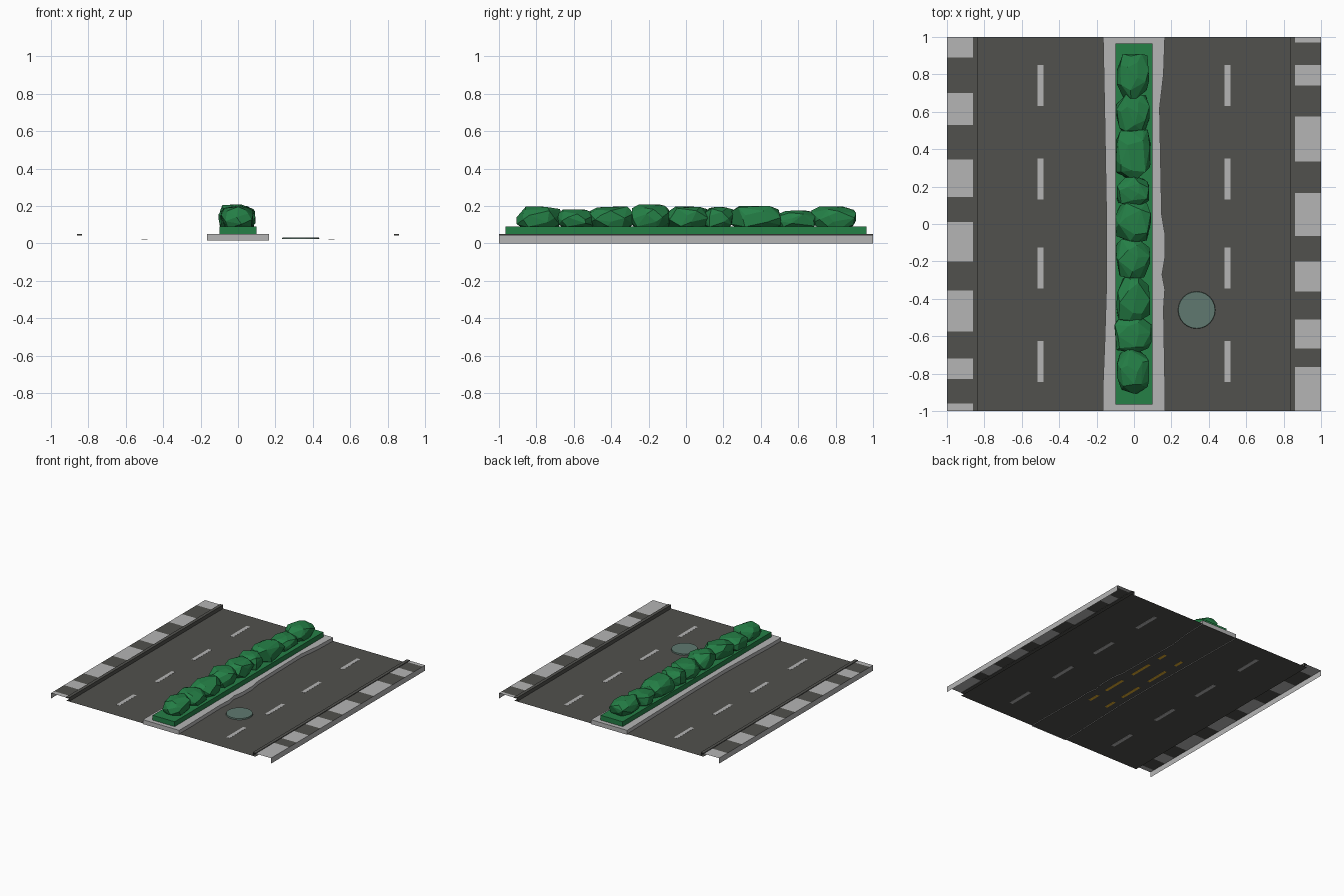
import bpy, bmesh, math, random
from mathutils import Vector

if "Cube" in bpy.data.objects:
    bpy.data.objects.remove(bpy.data.objects["Cube"])

random.seed(7)


def mat(name, rgb):
    m = bpy.data.materials.new(name)
    m.diffuse_color = (*rgb, 1)
    m.use_nodes = True
    m.node_tree.nodes["Principled BSDF"].inputs["Base Color"].default_value = m.diffuse_color
    return m


ASPHALT = mat("asphalt", (0.083, 0.083, 0.075))
CONCRETE = mat("light_concrete", (0.46, 0.46, 0.46))
GREEN = mat("hedge_green", (0.018, 0.215, 0.062))
YELLOW = mat("yellow_paint", (0.75, 0.42, 0.03))
IRON = mat("manhole_iron", (0.115, 0.19, 0.16))

ROAD_Z, WALK_Z, TOP_Z = 0.02, 0.045, 0.05


def finish(name, bm, *mats):
    me = bpy.data.meshes.new(name)
    bm.to_mesh(me)
    bm.free()
    ob = bpy.data.objects.new(name, me)
    bpy.context.collection.objects.link(ob)
    for m in mats:
        me.materials.append(m)
    return ob


def quad(bm, pts, index=0):
    f = bm.faces.new([bm.verts.new(p) for p in pts])
    f.material_index = index
    return f


def box(bm, x0, x1, y0, y1, z0, z1):
    vs = bmesh.ops.create_cube(bm, size=1)["verts"]
    for v in vs:
        v.co = Vector((x0 if v.co.x < 0 else x1,
                       y0 if v.co.y < 0 else y1,
                       z0 if v.co.z < 0 else z1))


# Road surface: one thin sheet
bm = bmesh.new()
quad(bm, [(-.86, -1, ROAD_Z), (.86, -1, ROAD_Z), (.86, 1, ROAD_Z), (-.86, 1, ROAD_Z)])
finish("road", bm, ASPHALT)

# White lane dashes, showing on both sides of the sheet
bm = bmesh.new()
for x in (-.5, .5):
    for y in (-.735, -.235, .24, .74):
        box(bm, x - .015, x + .015, y - .11, y + .11, ROAD_Z - .001, ROAD_Z + .001)
finish("lane_dashes", bm, CONCRETE)

# Yellow centre dashes, seen from below the median
bm = bmesh.new()
for x in (-.085, .075):
    for y, h in ((-.38, .05), (-.14, .1), (.17, .1), (.42, .04)):
        box(bm, x - .012, x + .012, y - h, y + h, ROAD_Z - .001, ROAD_Z + .001)
finish("centre_dashes", bm, YELLOW)

# Kerbs and striped pavements on both sides
dark_bands = {
    -1: [(.89, .70), (.53, .345), (.145, .01), (-.20, -.355), (-.575, -.72), (-.83, -.96)],
    1: [(.97, .85), (.74, .575), (.335, .165), (-.065, -.20), (-.36, -.51), (-.665, -.765)],
}
for s, side in ((-1, "left"), (1, "right")):
    bm = bmesh.new()
    xs = sorted((s * .835, s * .862))
    quad(bm, [(s * .835, -1, ROAD_Z), (s * .835, 1, ROAD_Z),
              (s * .835, 1, WALK_Z), (s * .835, -1, WALK_Z)])
    box(bm, *xs, -1, 1, .042, TOP_Z)
    finish(side + "_kerb", bm, ASPHALT)

    bm = bmesh.new()
    cuts = [1] + [y for band in dark_bands[s] for y in band] + [-1]
    for i, (a, b) in enumerate(zip(cuts, cuts[1:])):
        p = [(s * .86, b, WALK_Z), (s, b, WALK_Z), (s, a, WALK_Z), (s * .86, a, WALK_Z)]
        quad(bm, p if s > 0 else p[::-1], i % 2)
    p = [(s, -1, 0), (s, 1, 0), (s, 1, WALK_Z), (s, -1, WALK_Z)]
    quad(bm, p if s > 0 else p[::-1])
    finish(side + "_pavement", bm, CONCRETE, ASPHALT)

# Median: worn outline extruded, open underneath
left = [(-.165, 1), (-.157, .6), (-.148, .1), (-.146, -.3), (-.157, -.65), (-.165, -.85), (-.165, -1)]
right = [(.165, -1), (.165, -.85), (.158, -.45), (.165, -.35), (.15, -.27), (.165, -.18),
         (.165, -.05), (.148, .05), (.14, .45), (.137, .62), (.158, .8), (.165, 1)]
outline = left + right
bm = bmesh.new()
quad(bm, [(x, y, TOP_Z) for x, y in outline])
for (x0, y0), (x1, y1) in zip(outline, outline[1:] + outline[:1]):
    quad(bm, [(x0, y0, .014), (x1, y1, .014), (x1, y1, TOP_Z), (x0, y0, TOP_Z)])
bmesh.ops.remove_doubles(bm, verts=bm.verts, dist=1e-5)
finish("median", bm, CONCRETE)

# Hedge bed
bm = bmesh.new()
box(bm, -.1, .1, -.965, .965, TOP_Z, .09)
finish("hedge_bed", bm, GREEN)

# Bushes: faceted hulls of scattered points, fitted to (y start, y end, top, half width)
bushes = [(-.905, -.67, .197, .085), (-.69, -.49, .182, .098), (-.53, -.28, .197, .09),
          (-.29, -.08, .207, .09), (-.10, .12, .196, .095), (.09, .25, .195, .085),
          (.23, .51, .20, .092), (.48, .70, .177, .088), (.67, .91, .197, .085)]
for i, (y0, y1, top, w) in enumerate(bushes):
    pts = []
    n = 34
    for k in range(n):                       # jittered spiral on a clipped sphere
        z = 1 - 2 * (k + .5) / n
        a = k * 2.4 + random.uniform(-.35, .35)
        r = math.sqrt(1 - z * z)
        d = Vector((r * math.cos(a), r * math.sin(a), z)) * random.uniform(1.0, 1.25)
        pts.append(Vector([max(-.95, min(.95, c)) for c in d]))
    lo = [min(p[c] for p in pts) for c in range(3)]
    hi = [max(p[c] for p in pts) for c in range(3)]
    target = ((-w - .005, w - .005), (y0, y1), (.07, top))
    bm = bmesh.new()
    for p in pts:
        bm.verts.new([t[0] + (p[c] - lo[c]) / (hi[c] - lo[c]) * (t[1] - t[0])
                      for c, t in enumerate(target)])
    res = bmesh.ops.convex_hull(bm, input=bm.verts)
    loose = [v for v in bm.verts if not v.link_faces]
    bmesh.ops.delete(bm, geom=loose, context='VERTS')
    bmesh.ops.dissolve_limit(bm, angle_limit=.12, verts=bm.verts, edges=bm.edges)
    finish(f"bush_{i + 1}", bm, GREEN)

# Manhole cover
bm = bmesh.new()
bmesh.ops.create_cone(bm, cap_ends=True, segments=24, radius1=.1, radius2=.098, depth=.01)
bmesh.ops.translate(bm, verts=bm.verts, vec=(.335, -.46, .027))
finish("manhole_cover", bm, IRON)
